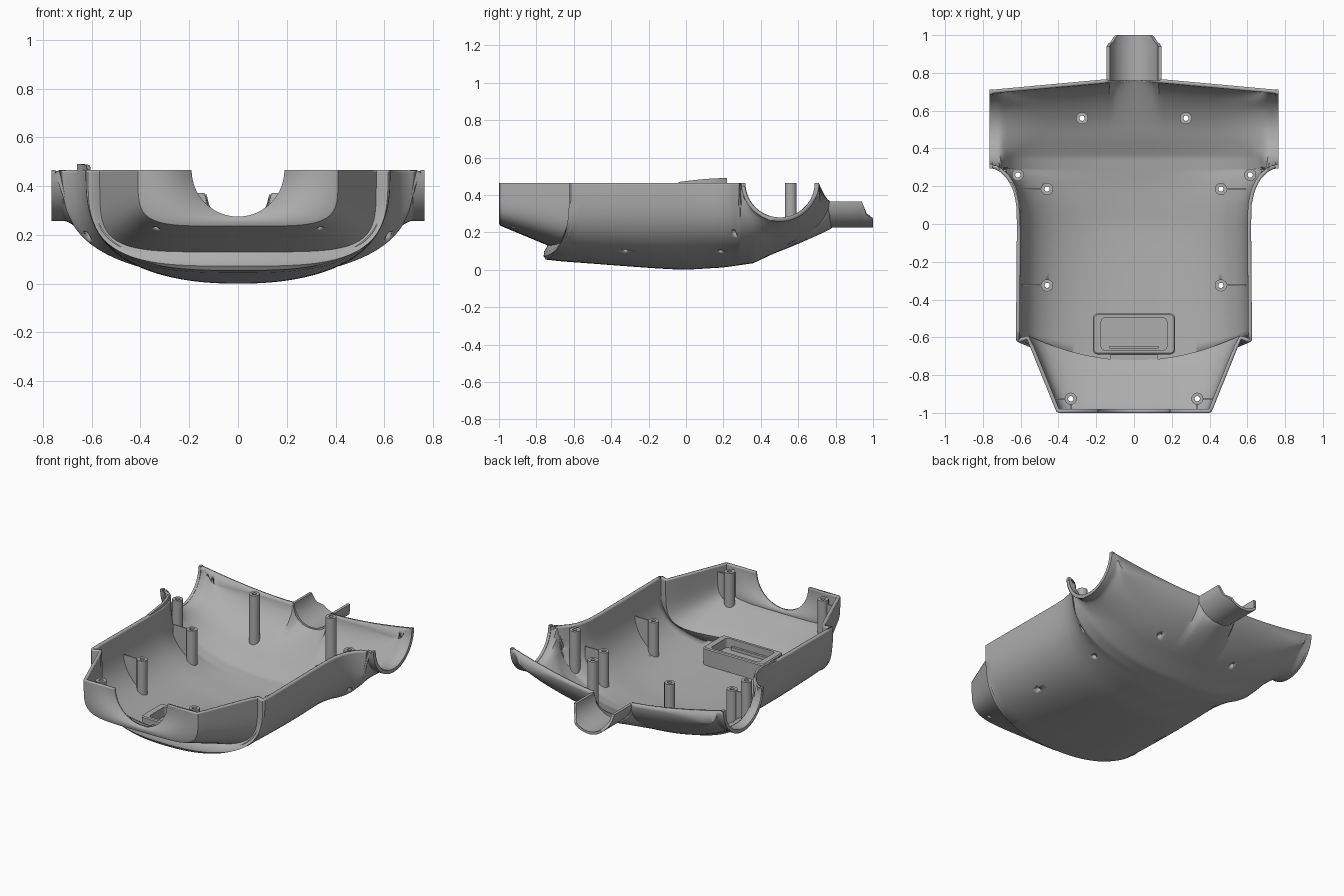
import bpy, bmesh, math
from mathutils import Vector
from mathutils.bvhtree import BVHTree

if bpy.data.objects.get("Cube"):
    bpy.data.objects.remove(bpy.data.objects["Cube"])

grey = bpy.data.materials.new("plain_grey")
grey.use_nodes = True
grey.diffuse_color = (0.42, 0.42, 0.42, 1)
grey.node_tree.nodes["Principled BSDF"].inputs["Base Color"].default_value = grey.diffuse_color

RIM, ARM_X, ARM_Y, ARM_R, COLS = 0.465, 0.765, 0.503, 0.208, 120
BODY_P, BODY_Q = 2.25, 3
OUTLINE = [(0, 0.62), (0.1, 0.623), (0.15, 0.632), (0.2, 0.648), (0.25, 0.68),
           (0.28, 0.715), (0.29, 0.735), (0.296, ARM_X)]


def activate(ob):
    bpy.ops.object.select_all(action='DESELECT')
    ob.select_set(True)
    bpy.context.view_layer.objects.active = ob


def make(name, bm, angle=35):
    me = bpy.data.meshes.new(name)
    bm.to_mesh(me)
    bm.free()
    ob = bpy.data.objects.new(name, me)
    bpy.context.collection.objects.link(ob)
    me.materials.append(grey)
    activate(ob)
    bpy.ops.object.shade_smooth_by_angle(angle=math.radians(angle))
    return ob


def loft(rows, closed=False, caps=()):
    bm = bmesh.new()
    grid = [[bm.verts.new(p) for p in row] for row in rows]
    n = len(rows[0])
    for a, b in zip(grid, grid[1:]):
        for j in range(n if closed else n - 1):
            k = (j + 1) % n
            bm.faces.new((a[j], a[k], b[k], b[j]))
    for c in caps:
        bm.faces.new(grid[c])
    if closed:
        bmesh.ops.recalc_face_normals(bm, faces=bm.faces)
    return bm


def smooth(a, b, v):
    t = min(max((v - a) / (b - a), 0), 1)
    return t * t * (3 - 2 * t)


def lerp_table(table, v):
    for (a, fa), (b, fb) in zip(table, table[1:]):
        if v <= b:
            return fa + (fb - fa) * max(v - a, 0) / (b - a)
    return table[-1][1]


# Hull cross-section: lower half of a superellipse, sampled by direction
def section(y, w, z0, shift=0, p=BODY_P, q=BODY_Q):
    row = []
    for j in range(COLS + 1):
        a = (j / COLS * 2 - 1) * math.pi / 2
        s, c = abs(math.sin(a)), max(math.cos(a), 0)
        lo, hi = 1, 1.5
        for _ in range(25):
            mid = (lo + hi) / 2
            lo, hi = (mid, hi) if (mid * s) ** p + (mid * c) ** q < 1 else (lo, mid)
        u = lo * s
        row.append(Vector((math.copysign(w * u, a), y - shift * (1 - u * u),
                           RIM - (RIM - z0) * lo * c)))
    return row


def back_edge(x):
    if x < 0.14:
        return 0.37 - math.sqrt(0.145 ** 2 - x * x)
    return 0.37 + 0.095 * ((x - 0.14) / 0.625) ** 1.5


# Shoulder rows: body bowl blended with the arm tubes, rising to the back edge
def shoulder(y):
    w = lerp_table(OUTLINE, y)
    wb = min(w, 0.72)
    z0 = lerp_table([(0, 0), (0.2, 0.012), (0.36, 0.035), (0.71, 0.2)], y)
    row = section(y, w, z0)
    arm = RIM - math.sqrt(max(ARM_R ** 2 - (y - ARM_Y) ** 2, 0))
    blend = 0.002 + 0.1 * smooth(0.29, 0.42, y) * smooth(0.71, 0.6, y)
    g = 1 - math.sqrt(max(1 - max((y - 0.5) / 0.21, 0) ** 2, 0))
    for v in row:
        u = abs(v.x) / w
        if y > 0.27:
            ub = min(abs(v.x) / wb, 1)
            body = RIM - (RIM - z0) * (1 - ub ** BODY_P) ** (1 / BODY_Q)
            z = min(body, arm) - max(blend - abs(body - arm), 0) ** 2 / (4 * blend)
            v.z = z + (back_edge(abs(v.x)) - z) * g * (1 - u ** 4 if y < 0.709 else 1)
        v.y += 0.07 * (1 - u) * smooth(0.45, 0.71, y)
    return row


# hip opening and front wall
rows = [[Vector((0.19 * math.sin(a), -1, RIM - 0.19 * math.cos(a)))
         for a in ((j / COLS - 0.5) * math.pi for j in range(COLS + 1))]]
rows += [section(-1, 0.398, 0.25, 0, 5, 5), section(-0.995, 0.41, 0.236, 0, 5, 5)]
for i in range(9):
    t = i / 8
    rows.append(section(-0.98 + 0.37 * t, 0.417 + 0.15 * t, 0.23 - 0.1 * t, 0.13 * t, 5, 5))
# rolled lip between hip and body
rows += [section(-0.617, 0.582, 0.117, 0.13, 4.6, 4.6), section(-0.625, 0.6, 0.098, 0.134, 4.1, 4.1),
         section(-0.625, 0.615, 0.072, 0.136, 3.5, 3.5), section(-0.615, 0.624, 0.054, 0.134, 3, 3)]
for i in range(1, 12):
    t = i / 12
    rows.append(section(-0.61 * (1 - t), 0.625 - 0.005 * t, 0.05 * (1 - t) ** 1.4,
                        0.13 * (1 - t) ** 3, 3 + (BODY_P - 3) * t))
for y in [0, 0.05, 0.1, 0.13, 0.16, 0.19, 0.22, 0.245, 0.265, 0.28, 0.29]:
    rows.append(shoulder(y))
for i in range(29):
    rows.append(shoulder(ARM_Y - 0.207 * math.cos(i / 28 * math.pi)))

bm = loft(rows)
tree = BVHTree.FromBMesh(bm)
hull = make("torso_shell", bm)
mod = hull.modifiers.new("thickness", 'SOLIDIFY')
mod.thickness, mod.offset = 0.02, 1
bpy.ops.object.modifier_apply(modifier="thickness")
for v in hull.data.vertices:
    v.co.z = min(v.co.z, RIM)
    v.co.x = min(max(v.co.x, -ARM_X), ARM_X)
    v.co.y = max(v.co.y, -1)


def floor_z(x, y, top):
    hit = tree.ray_cast(Vector((x, y, 1)), Vector((0, 0, -1)))[0]
    return min(hit.z + 0.008, top - 0.02) if hit else top - 0.06


# Neck: half pipe with lowered tip
rows = []
for y, half in [(0.76, 88), (0.85, 88), (0.94, 88), (0.955, 70), (0.965, 58), (0.985, 50), (1, 42)]:
    angles = [math.radians(half) * (j / 16 - 1) for j in range(33)]
    ring = [(0.145 * math.sin(a), y, 0.37 - 0.145 * math.cos(a)) for a in angles]
    ring += [(0.128 * math.sin(a), y, 0.37 - 0.128 * math.cos(a)) for a in reversed(angles)]
    rows.append(ring)
make("neck_half_pipe", loft(rows, True, (0, -1)))


# Arm opening lips
def arm_lip(side):
    prof = [(ARM_X, ARM_R), (ARM_X, 0.185), (0.748, 0.185), (0.748, ARM_R)]
    rows = [[(side * x, ARM_Y - r * math.cos(a), RIM - r * math.sin(a)) for x, r in prof]
            for a in (math.pi * i / 40 for i in range(41))]
    make("arm_opening_lip", loft(rows, True, (0, -1)))


# Screw posts with bores, following the shell floor
def post(x, y, top):
    def ring(r, z=None):
        pts = [(x + r * math.cos(a), y + r * math.sin(a)) for a in (math.tau * i / 24 for i in range(24))]
        return [(px, py, floor_z(px, py, top) if z is None else z) for px, py in pts]
    make("screw_post", loft([ring(0.032), ring(0.032, top), ring(0.014, top), ring(0.014)], True))


# Thin rib from a post to the wall
def rib(x0, y0, x1, y1, top):
    side = Vector((y0 - y1, x1 - x0, 0)).normalized() * 0.004
    up, rows = Vector((0, 0, top)), []
    for i in range(9):
        c = Vector((x0, y0, 0)).lerp(Vector((x1, y1, 0)), i / 8)
        low = Vector((0, 0, floor_z(c.x, c.y, top)))
        rows.append([c - side + low, c + side + low, c + side + up, c - side + up])
    make("post_rib", loft(rows, True, (0, -1)))


POSTS = [(0.275, 0.56, RIM), (0.46, 0.185, 0.33), (0.46, -0.325, 0.33),
         (0.335, -0.925, 0.455), (0.615, 0.26, 0.455)]
bores = bmesh.new()
for s in (-1, 1):
    arm_lip(s)
    for x, y, top in POSTS:
        post(s * x, y, top)
        tube = bmesh.ops.create_cone(bores, cap_ends=True, segments=20, radius1=0.014, radius2=0.014, depth=0.6)
        bmesh.ops.translate(bores, verts=tube["verts"], vec=(s * x, y, 0.15))
    for y in (0.185, -0.325):
        rib(s * 0.49, y, s * 0.592, y, 0.325)
    rib(s * 0.365, -0.925, s * 0.425, -0.925, 0.43)
    rib(s * 0.335, -0.955, s * 0.335, -0.99, 0.43)

# Screw bores cut through the shell
cutter = make("bore_cutter", bores)
cutter.hide_render = True
activate(hull)
mod = hull.modifiers.new("bores", 'BOOLEAN')
mod.operation, mod.object, mod.solver = 'DIFFERENCE', cutter, 'EXACT'
bpy.ops.object.modifier_apply(modifier="bores")
bpy.data.objects.remove(cutter)


# Battery box: rounded tray with recess
def rounded(hx, hy, r, z, cy=-0.582):
    pts = []
    for i in range(24):
        a = math.tau * (i + 0.5) / 24
        pts.append((math.copysign(hx - r, math.cos(a)) + r * math.cos(a),
                    cy + math.copysign(hy - r, math.sin(a)) + r * math.sin(a), z))
    return pts


make("battery_tray", loft([rounded(0.218, 0.108, 0.025, 0.055), rounded(0.218, 0.108, 0.025, 0.16),
                           rounded(0.212, 0.102, 0.022, 0.166), rounded(0.174, 0.085, 0.02, 0.166),
                           rounded(0.174, 0.085, 0.02, 0.105)], True, (-1,)))


def block(name, x, y, z):
    bm = bmesh.new()
    bmesh.ops.create_cube(bm, size=1)
    for v in bm.verts:
        v.co = [lo if c < 0 else hi for c, (lo, hi) in zip(v.co, (x, y, z))]
    make(name, bm)


block("tray_latch", (-0.125, 0.125), (-0.725, -0.685), (0.075, 0.135))
block("tray_ledge", (-0.13, 0.13), (-0.66, -0.645), (0.1, 0.125))

# Locating tab following the curved side rim
rows = []
for i in range(9):
    y = -0.04 + 0.26 * i / 8
    x, z = -lerp_table(OUTLINE, y), RIM + 0.004 + 0.021 * math.sin(i / 8 * math.pi / 2)
    rows.append([(x, y, 0.45), (x + 0.015, y, 0.45), (x + 0.015, y, z), (x, y, z)])
make("rim_tab", loft(rows, True, (0, -1)))
